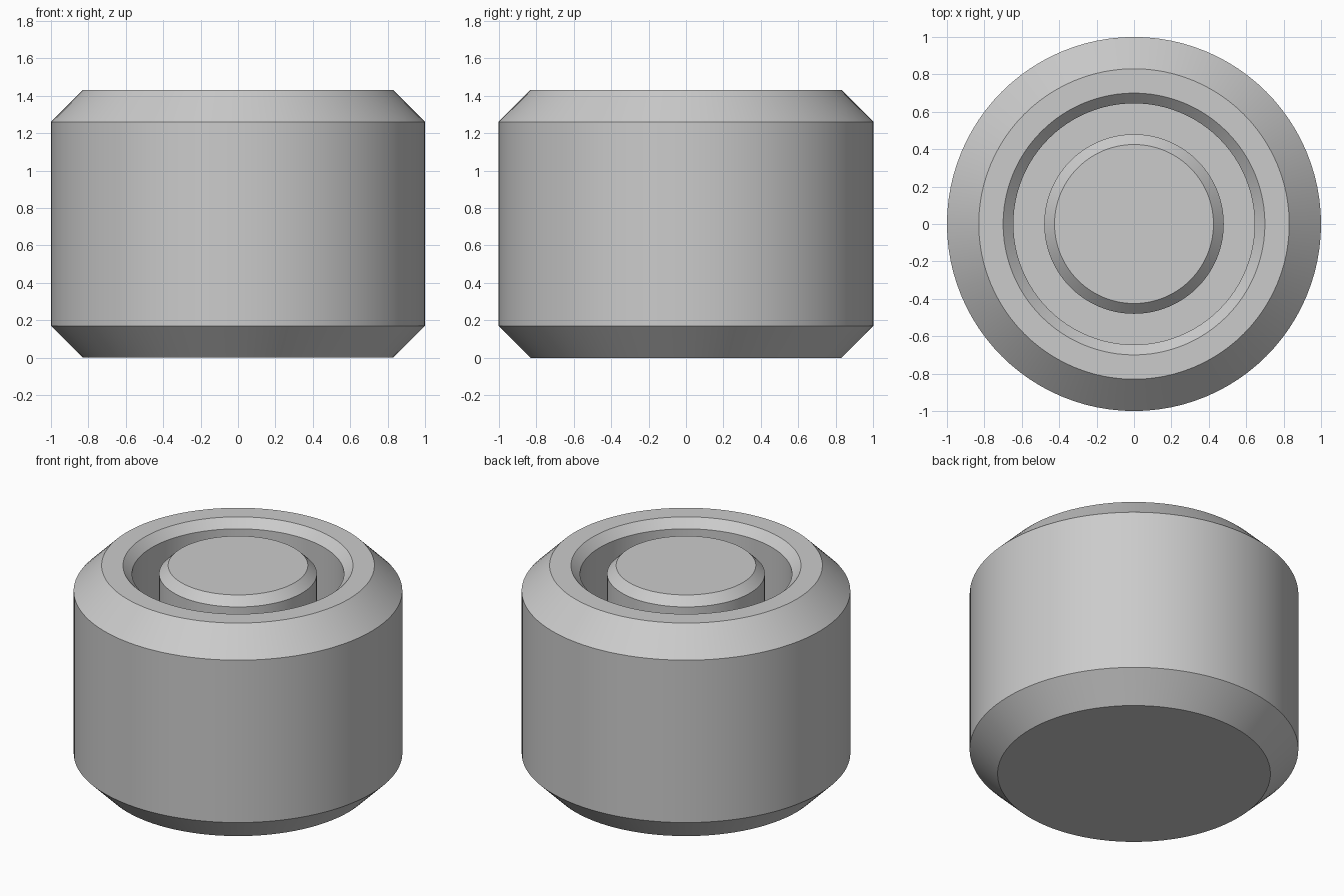
import bpy
import bmesh
import math

SEGMENTS = 96

cube = bpy.data.objects.get("Cube")
if cube:
    bpy.data.objects.remove(cube, do_unlink=True)

# Single plain grey
grey = bpy.data.materials.new("plain_grey")
grey.use_nodes = True
colour = (0.6, 0.6, 0.6, 1)
grey.diffuse_color = colour
grey.node_tree.nodes["Principled BSDF"].inputs["Base Color"].default_value = colour


def turned_part(name, profile):
    """Spin a radius/height profile, starting and ending on the axis, about z."""
    bm = bmesh.new()
    verts = [bm.verts.new((r, 0, z)) for r, z in profile]
    edges = [bm.edges.new(pair) for pair in zip(verts, verts[1:])]
    bmesh.ops.spin(bm, geom=verts + edges, cent=(0, 0, 0), axis=(0, 0, 1),
                   angle=math.tau, steps=SEGMENTS)
    bmesh.ops.remove_doubles(bm, verts=bm.verts, dist=0.0005)
    bmesh.ops.recalc_face_normals(bm, faces=bm.faces)
    mesh = bpy.data.meshes.new(name)
    bm.to_mesh(mesh)
    bm.free()
    mesh.materials.append(grey)
    part = bpy.data.objects.new(name, mesh)
    bpy.context.collection.objects.link(part)
    bpy.ops.object.select_all(action="DESELECT")
    part.select_set(True)
    bpy.context.view_layer.objects.active = part
    bpy.ops.object.shade_smooth_by_angle(angle=math.radians(25))
    return part


TOP = 1.43
BEVEL = 0.17       # outer chamfer
LIP = 0.055        # small chamfers on both sides of the groove
FLOOR = 0.7        # groove floor height

# Chamfered drum with a deep ring groove around a central post
turned_part("grooved_drum", [
    (0, 0), (1 - BEVEL, 0), (1, BEVEL), (1, TOP - BEVEL), (1 - BEVEL, TOP),
    (0.7, TOP), (0.7 - LIP, TOP - LIP), (0.7 - LIP, FLOOR),
    (0.48, FLOOR), (0.48, TOP - LIP), (0.48 - LIP, TOP), (0, TOP),
])
